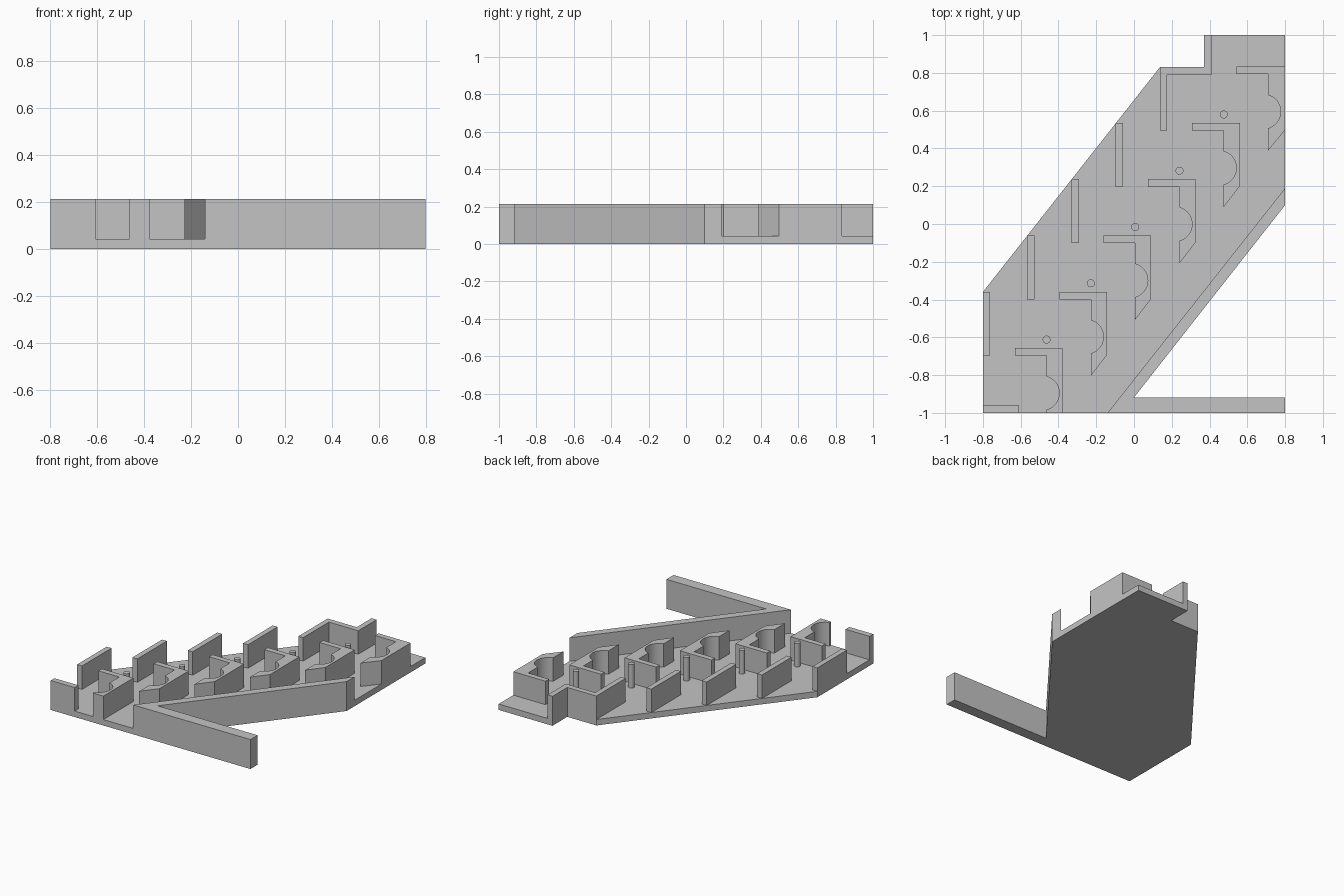
import bpy
import bmesh
from math import cos, sin

cube = bpy.data.objects.get("Cube")
if cube:
    bpy.data.objects.remove(cube, do_unlink=True)

FLOOR, TOP = 0.043, 0.213      # floor thickness and wall top
STEP_X, STEP_Y = 0.2345, 0.298  # spacing of the repeated stations

grey = bpy.data.materials.new("plain grey")
grey.use_nodes = True
colour = (0.55, 0.55, 0.55, 1)
grey.diffuse_color = colour
grey.node_tree.nodes["Principled BSDF"].inputs["Base Color"].default_value = colour


def prism(name, outline, z0=FLOOR, z1=TOP):
    """Extrude a flat outline upward from z0 to z1."""
    bm = bmesh.new()
    base = bm.faces.new([bm.verts.new((x, y, z0)) for x, y in outline])
    top = bmesh.ops.extrude_face_region(bm, geom=[base], use_keep_orig=True)
    verts = [v for v in top["geom"] if isinstance(v, bmesh.types.BMVert)]
    bmesh.ops.translate(bm, verts=verts, vec=(0, 0, z1 - z0))
    bmesh.ops.recalc_face_normals(bm, faces=bm.faces)
    mesh = bpy.data.meshes.new(name)
    bm.to_mesh(mesh)
    bm.free()
    mesh.materials.append(grey)
    obj = bpy.data.objects.new(name, mesh)
    bpy.context.collection.objects.link(obj)
    bpy.ops.object.select_all(action="DESELECT")
    obj.select_set(True)
    bpy.context.view_layer.objects.active = obj
    bpy.ops.object.shade_smooth_by_angle()
    return obj


def rect(x0, y0, x1, y1):
    return [(x0, y0), (x1, y0), (x1, y1), (x0, y1)]


def arc(cx, cy, r, a0, a1, n):
    angles = [a0 + (a1 - a0) * i / n for i in range(n + 1)]
    return [(cx + r * cos(a), cy + r * sin(a)) for a in angles]


def trim(point):
    """Keep a point flush with the right and front edges of the tray."""
    x, y = point
    return (0.8 if x > 0.79 else x, -1 if y < -0.985 else y)


# Slanted tray floor
prism("floor", [(-0.8, -1), (-0.14, -1), (0.8, 0.19), (0.8, 1), (0.37, 1),
                (0.37, 0.83), (0.137, 0.83), (-0.8, -0.36)], 0, FLOOR)

# Diagonal wall with the long front arm
prism("diagonal_wall_and_arm", [(-0.14, -1), (0.8, -1), (0.8, -0.918), (0, -0.918),
                                (0.8, 0.1), (0.8, 0.19)], 0, TOP)

# Stepped corner wall at the back
prism("back_corner_wall", [(0.137, 0.495), (0.175, 0.495), (0.175, 0.79), (0.41, 0.79),
                           (0.41, 1), (0.37, 1), (0.37, 0.83), (0.137, 0.83)])

# Thin dividers along the left edge
for i in range(4):
    x, y = -0.097 - i * STEP_X, 0.535 - i * STEP_Y
    prism(f"divider_{i + 1}", rect(x, y - 0.338, x + 0.039, y))

# Hooked holders, each with a rounded pocket
hook = [(0.56, 0.535), (0.56, 0.2), (0.475, 0.09)]
hook += arc(0.451, 0.297, 0.091, -1.304, 1.304, 24)
hook += [(0.475, 0.495), (0.308, 0.495), (0.308, 0.535)]
for i in range(-1, 5):
    moved = [trim((x - i * STEP_X, y - i * STEP_Y)) for x, y in hook]
    prism(f"hooked_holder_{i + 2}", moved)

# Short front wall, the start of one more holder
prism("front_wall", rect(-0.8, -1, -0.608, -0.957))

# Upright pins
for i in range(6 - 1):
    x, y = 0.475 - i * STEP_X, 0.58 - i * STEP_Y
    pin = arc(x, y, 0.021, 0, 6.2832, 24)[:-1]
    prism(f"pin_{i + 1}", pin)

# Last pin in the front corner
prism("pin_6", arc(-0.694, -0.912, 0.021, 0, 6.2832, 24)[:-1]) if "pin_6" in bpy.data.objects else None
